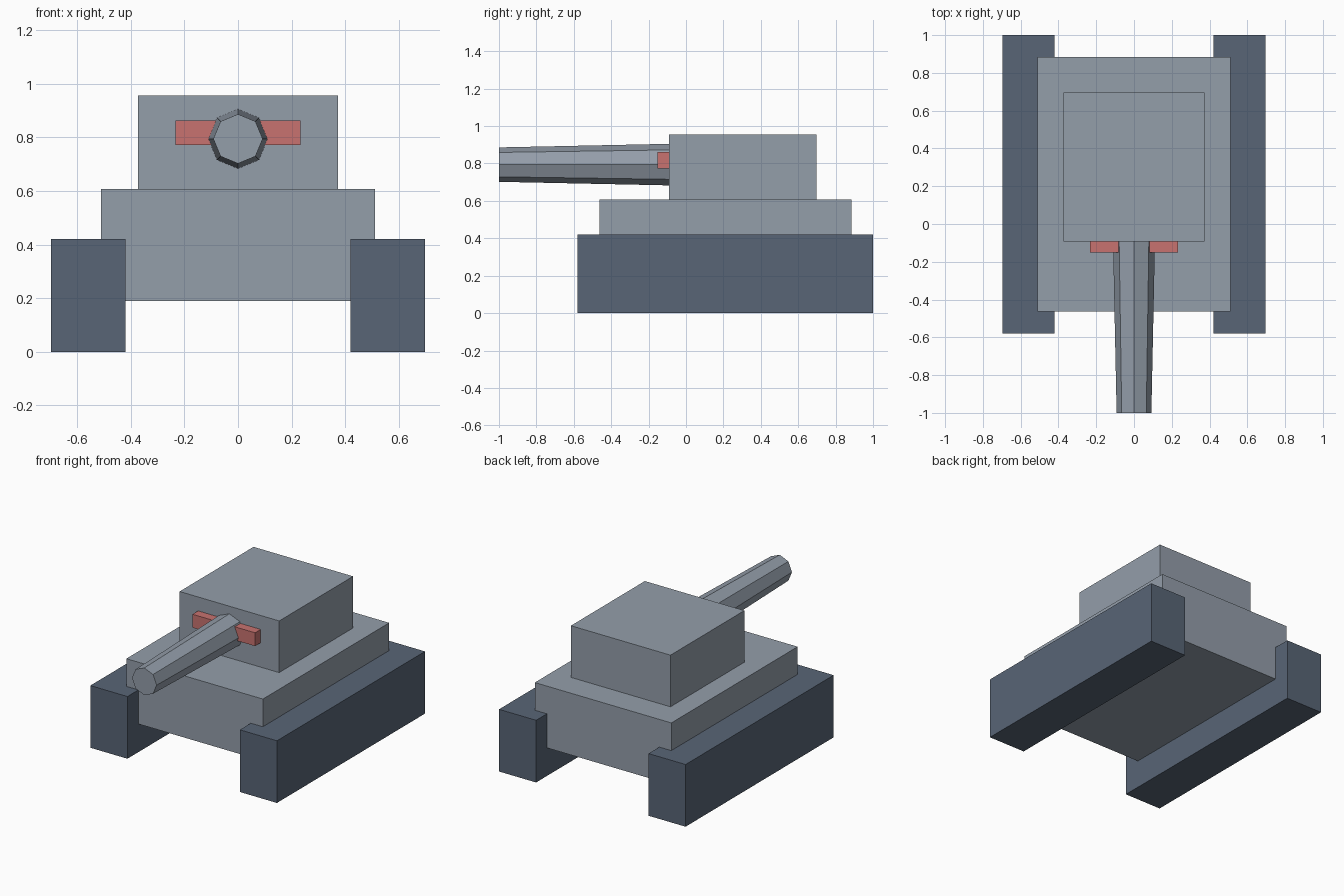
import bpy
import math

default = bpy.data.objects.get("Cube")
if default:
    bpy.data.objects.remove(default, do_unlink=True)


def material(name, rgb):
    mat = bpy.data.materials.new(name)
    mat.use_nodes = True
    color = (*rgb, 1.0)
    mat.diffuse_color = color
    mat.node_tree.nodes["Principled BSDF"].inputs["Base Color"].default_value = color
    return mat


def box(name, low, high, mat):
    """Box spanning two opposite corners."""
    center = [(a + b) / 2 for a, b in zip(low, high)]
    bpy.ops.mesh.primitive_cube_add(size=1, location=center)
    obj = bpy.context.object
    obj.name = name
    obj.scale = [b - a for a, b in zip(low, high)]
    bpy.ops.object.transform_apply(location=False, rotation=False, scale=True)
    obj.data.materials.append(mat)
    return obj


armor = material("light steel grey", (0.296, 0.342, 0.402))
track_paint = material("dark slate blue", (0.098, 0.130, 0.181))
accent = material("muted red", (0.578, 0.171, 0.162))

# Tracks
for side, x0, x1 in (("left", 0.42, 0.697), ("right", -0.697, -0.42)):
    box(f"{side}_track", (x0, -0.58, 0), (x1, 1.0, 0.42), track_paint)

# Hull and turret
box("hull", (-0.51, -0.463, 0.19), (0.51, 0.885, 0.607), armor)
box("turret", (-0.372, -0.092, 0.607), (0.372, 0.697, 0.956), armor)

# Red mantlet bar across the turret front
box("mantlet", (-0.234, -0.152, 0.772), (0.234, -0.092, 0.862), accent)

# Tapered eight-sided barrel pointing forward
root_y, tip_y = -0.092, -1.0
bpy.ops.mesh.primitive_cone_add(
    vertices=8, radius1=0.111, radius2=0.092, depth=root_y - tip_y,
    location=(0, (root_y + tip_y) / 2, 0.794), rotation=(math.pi / 2, 0, 0))
barrel = bpy.context.object
barrel.name = "barrel"
barrel.data.materials.append(armor)
